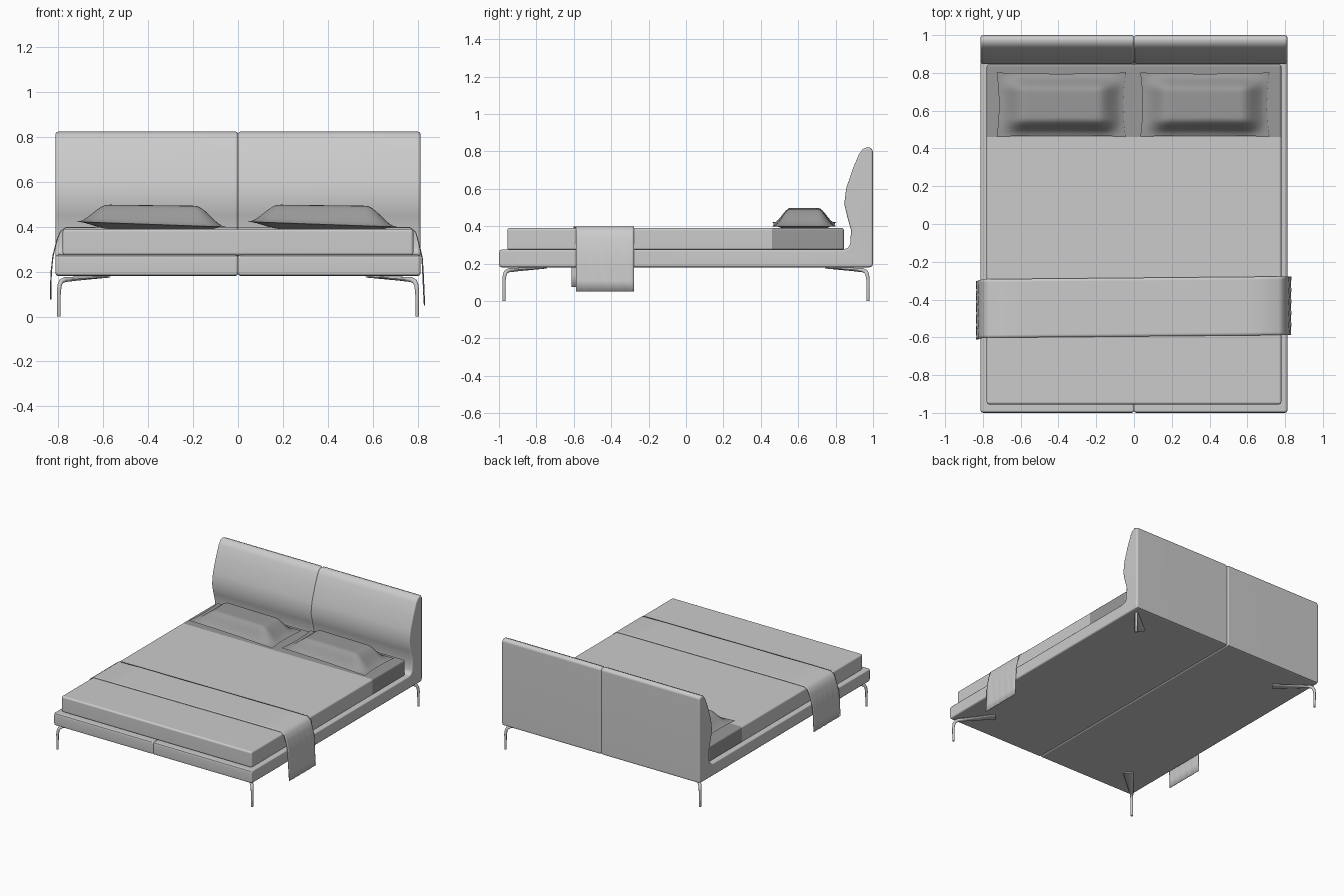
import bpy, bmesh, math
from mathutils import Vector

if "Cube" in bpy.data.objects:
    bpy.data.objects.remove(bpy.data.objects["Cube"], do_unlink=True)


def material(name, value):
    mat = bpy.data.materials.new(name)
    mat.use_nodes = True
    colour = (value, value, value, 1)
    mat.diffuse_color = colour
    mat.node_tree.nodes["Principled BSDF"].inputs["Base Color"].default_value = colour
    return mat


LIGHT = material("light_grey_fabric", 0.6)
DARK = material("dark_grey_linen", 0.32)


def finish(name, bm, mats, weighted=True, thickness=0):
    bmesh.ops.remove_doubles(bm, verts=bm.verts, dist=0.0002)
    bmesh.ops.recalc_face_normals(bm, faces=bm.faces)
    mesh = bpy.data.meshes.new(name)
    bm.to_mesh(mesh)
    bm.free()
    for mat in mats:
        mesh.materials.append(mat)
    obj = bpy.data.objects.new(name, mesh)
    bpy.context.collection.objects.link(obj)
    bpy.ops.object.select_all(action="DESELECT")
    obj.select_set(True)
    bpy.context.view_layer.objects.active = obj
    bpy.ops.object.shade_smooth_by_angle(angle=math.radians(40))
    if thickness:
        solid = obj.modifiers.new("Cloth", "SOLIDIFY")
        solid.thickness = thickness
        solid.offset = 0
    if weighted:
        obj.modifiers.new("Normals", "WEIGHTED_NORMAL").keep_sharp = True
    return obj


def loft(rings, closed=True, caps=True):
    """Skin a row of cross-sections with quads."""
    bm = bmesh.new()
    rows = [[bm.verts.new(p) for p in ring] for ring in rings]
    count = len(rows[0])
    for a, b in zip(rows, rows[1:]):
        for i in range(count if closed else count - 1):
            j = (i + 1) % count
            bm.faces.new((a[i], a[j], b[j], b[i]))
    if caps:
        bm.faces.new(rows[0])
        bm.faces.new(rows[-1])
    return bm


# Upholstered base and headboard: one side profile, with a pinched centre seam
profile = [Vector(p) for p in (
    (-.985, .18), (-.996, .185), (-1, .197), (-1, .258), (-.996, .27), (-.985, .275),
    (.84, .275), (.865, .283), (.879, .305), (.882, .38), (.862, .45), (.846, .52),
    (.857, .604), (.893, .71), (.925, .785), (.945, .812), (.97, .823), (.99, .817),
    (1, .8), (1, .2), (.995, .185), (.98, .18))]


def inset(amount):
    points = []
    for i, p in enumerate(profile):
        before = (p - profile[i - 1]).normalized()
        after = (profile[(i + 1) % len(profile)] - p).normalized()
        t = (before + after).normalized()
        points.append(p - amount * Vector((-t.y, t.x)))
    return points


half = [(.004, .004), (.012, 0), (.799, 0), (.808, .004), (.812, .011)]
stations = [(-x, d) for x, d in reversed(half)] + [(0, .009)] + half
finish("frame_and_headboard",
       loft([[(x, p.x, p.y) for p in inset(d)] for x, d in stations]), [LIGHT])

# Mattress: blanket over most of it, darker sheet at the head
bm = bmesh.new()
bmesh.ops.create_cube(bm, size=1)
for v in bm.verts:
    v.co = Vector((v.co.x * 1.56, v.co.y * 1.8 - .055, v.co.z * .118 + .331))
bmesh.ops.bevel(bm, geom=bm.edges[:], offset=.013, segments=3, profile=.5, affect="EDGES")
bmesh.ops.bisect_plane(bm, geom=bm.verts[:] + bm.edges[:] + bm.faces[:],
                       plane_co=(0, .46, 0), plane_no=(0, 1, 0))
for f in bm.faces:
    f.material_index = int(f.calc_center_median().y > .46)
finish("mattress", bm, [LIGHT, DARK])


# Pillows: flat edged and plump in the middle, leaning slightly to one side
def puff(t, margin):
    s = min(1, (1 - abs(t)) / margin)
    return s * s * (3 - 2 * s)


def pillow(name, centre):
    nu, nv = 36, 24
    rings = []
    for i in range(nu + 1):
        u = 2 * i / nu - 1
        ring = []
        for k in range(2 * nv):
            top = k <= nv
            v = 2 * (k if top else 2 * nv - k) / nv - 1
            f = puff(u, .42) * puff(v, .55)
            z = .41 - .012 * u + (.085 + .008 * u if top else -.027) * f
            x = centre + .342 * u * (1 - .035 * (1 - v * v))
            y = .632 + .17 * v * (1 - .04 * (1 - u * u))
            ring.append((x, y, z))
        rings.append(ring)
    finish(name, loft(rings, caps=False), [DARK], weighted=False)


pillow("right_pillow", -.385)
pillow("left_pillow", .375)

# Throw: a thin strip draped across the foot, hanging down both sides
drape = [(-.832, .075), (-.831, .14), (-.829, .2), (-.822, .27), (-.805, .34),
         (-.79, .378), (-.765, .396), (-.6, .397), (0, .397), (.6, .397), (.765, .396),
         (.79, .375), (.803, .33), (.818, .26), (.822, .18), (.825, .11), (.828, .05)]
rings = []
for i in range(21):
    s = 2 * i / 20 - 1
    ring = []
    for x, z in drape:
        hang = max(0, min(1, (.39 - z) * 5))
        ripple = .003 * hang * math.sin(s * 8 + z * 9)
        ring.append((x + math.copysign(ripple, x) if hang else x,
                     -.44 + .155 * s + .009 * x - (.01 * hang if x < 0 else 0), z))
    rings.append(ring)
finish("throw_blanket", loft(rings, closed=False, caps=False), [LIGHT],
       weighted=False, thickness=.004)

# Legs: slim posts bending inward into a flat, widening bracket
# each row: distance inward, height, half width, half thickness
leg_path = [(0, 0, .008, .007), (0, .11, .009, .009), (.005, .14, .01, .01),
            (.014, .155, .011, .011), (.035, .164, .013, .011),
            (.12, .169, .021, .009), (.29, .176, .036, .004)]


def leg(name, sx, sy):
    inward = Vector((-sx, -sy, 0)).normalized()
    across = Vector((-inward.y, inward.x, 0))
    foot = Vector((sx * .797, sy * .973, 0))
    centres = [foot + inward * d + Vector((0, 0, z)) for d, z, w, t in leg_path]
    rings = []
    for i, (d, z, w, t) in enumerate(leg_path):
        along = centres[min(i + 1, len(centres) - 1)] - centres[max(i - 1, 0)]
        if i == 0:
            along = Vector((0, 0, 1))
        out = along.normalized().cross(across)
        rings.append([centres[i] + across * w * math.cos(a) + out * t * math.sin(a)
                      for a in (math.tau * k / 12 for k in range(12))])
    finish(name, loft(rings), [LIGHT], weighted=False)


for end, sy in (("front", -1), ("back", 1)):
    for side, sx in (("right", -1), ("left", 1)):
        leg(f"{end}_{side}_leg", sx, sy)
